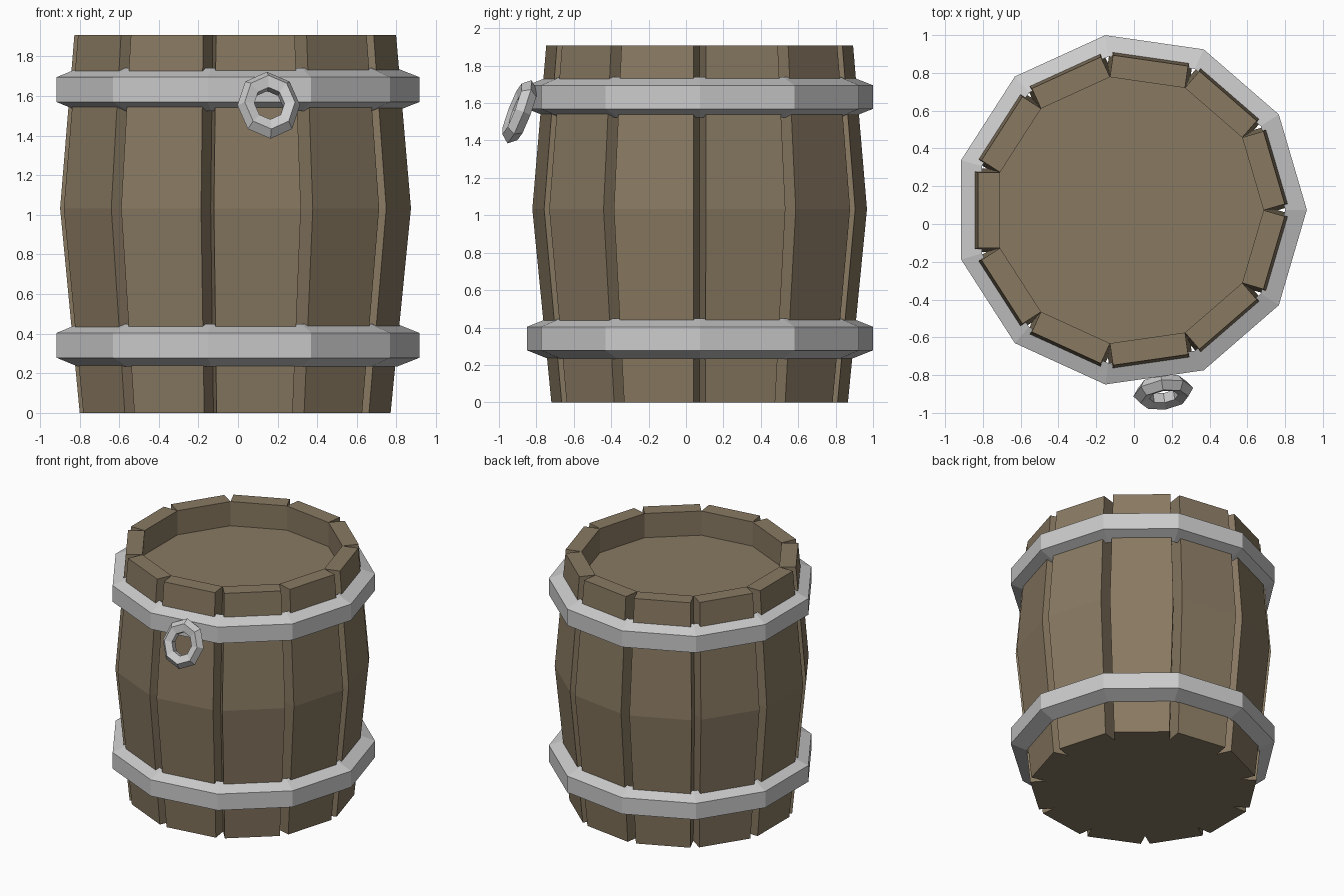
import bpy, bmesh, math
from mathutils import Matrix, Vector

if "Cube" in bpy.data.objects:
    bpy.data.objects.remove(bpy.data.objects["Cube"])

N = 11
STEP = 2 * math.pi / N
TAN = math.tan(STEP / 2)


def finish(bm, name, mat=None):
    bmesh.ops.remove_doubles(bm, verts=bm.verts, dist=0.0005)
    bmesh.ops.recalc_face_normals(bm, faces=bm.faces)
    me = bpy.data.meshes.new(name)
    bm.to_mesh(me)
    bm.free()
    ob = bpy.data.objects.new(name, me)
    bpy.context.collection.objects.link(ob)
    if mat:
        me.materials.append(mat)
    return ob


wood = bpy.data.materials.new("wood")
wood.diffuse_color = (0.25, 0.193, 0.122, 1)
wood.use_nodes = True
wood.node_tree.nodes["Principled BSDF"].inputs["Base Color"].default_value = wood.diffuse_color

# Barrel body: staves with parallel sides that meet at their inner edges
LEVELS = [(0.0, 0.66, 0.773), (1.033, 0.755, 0.872), (1.907, 0.683, 0.80)]  # z, inner, outer
LID_Z = 1.72
bm = bmesh.new()
lid, base = [], []
for i in range(N):
    rot = Matrix.Translation((-0.026, 0.073, 0)) @ Matrix.Rotation((i + 0.5) * STEP, 4, 'Z')
    vert = lambda x, y, z: bm.verts.new(rot @ Vector((x, y, z)))
    rows = []
    for z, inner, outer in LEVELS:
        h = inner * TAN
        rows.append([vert(inner, -h, z), vert(outer, -h, z), vert(outer, h, z), vert(inner, h, z)])
    for a, b in zip(rows, rows[1:]):
        for k in range(3):
            bm.faces.new((a[k], a[k + 1], b[k + 1], b[k]))
    bm.faces.new(rows[0])
    bm.faces.new(rows[-1])
    # inner wall of the rim down to the lid
    r = LEVELS[-1][1]
    lo, hi = vert(r, -r * TAN, LID_Z), vert(r, r * TAN, LID_Z)
    bm.faces.new((rows[-1][0], rows[-1][3], hi, lo))
    lid.append(lo)
    base.append(rows[0][0])
bm.faces.new([bm.verts.new(v.co) for v in lid])
bm.faces.new([bm.verts.new(v.co) for v in base])
finish(bm, "barrel_staves", wood)


# Metal hoops: bevelled section swept around the barrel
def hoop(name, z):
    section = [(0.934, z - 0.063), (0.934, z + 0.063), (0.82, z + 0.108), (0.82, z - 0.108)]
    bm = bmesh.new()
    rings = [[bm.verts.new((-0.019 + r * math.cos(i * STEP), 0.075 + r * math.sin(i * STEP), h))
              for r, h in section] for i in range(N)]
    for i in range(N):
        a, b = rings[i], rings[(i + 1) % N]
        for k in range(4):
            m = (k + 1) % 4
            bm.faces.new((a[k], b[k], b[m], a[m]))
    finish(bm, name)


hoop("lower_hoop", 0.341)
hoop("upper_hoop", 1.632)

# Hanging ring on the front, tilted and facing outward
bpy.ops.mesh.primitive_torus_add(major_segments=8, minor_segments=5,
                                 major_radius=0.114, minor_radius=0.046)
ring = bpy.context.object
ring.name = "hanging_ring"
ring.scale = (1, 1.13, 1)
ring.rotation_euler = (math.radians(69), 0, STEP / 4)
ring.location = (0.155, -0.89, 1.553)
